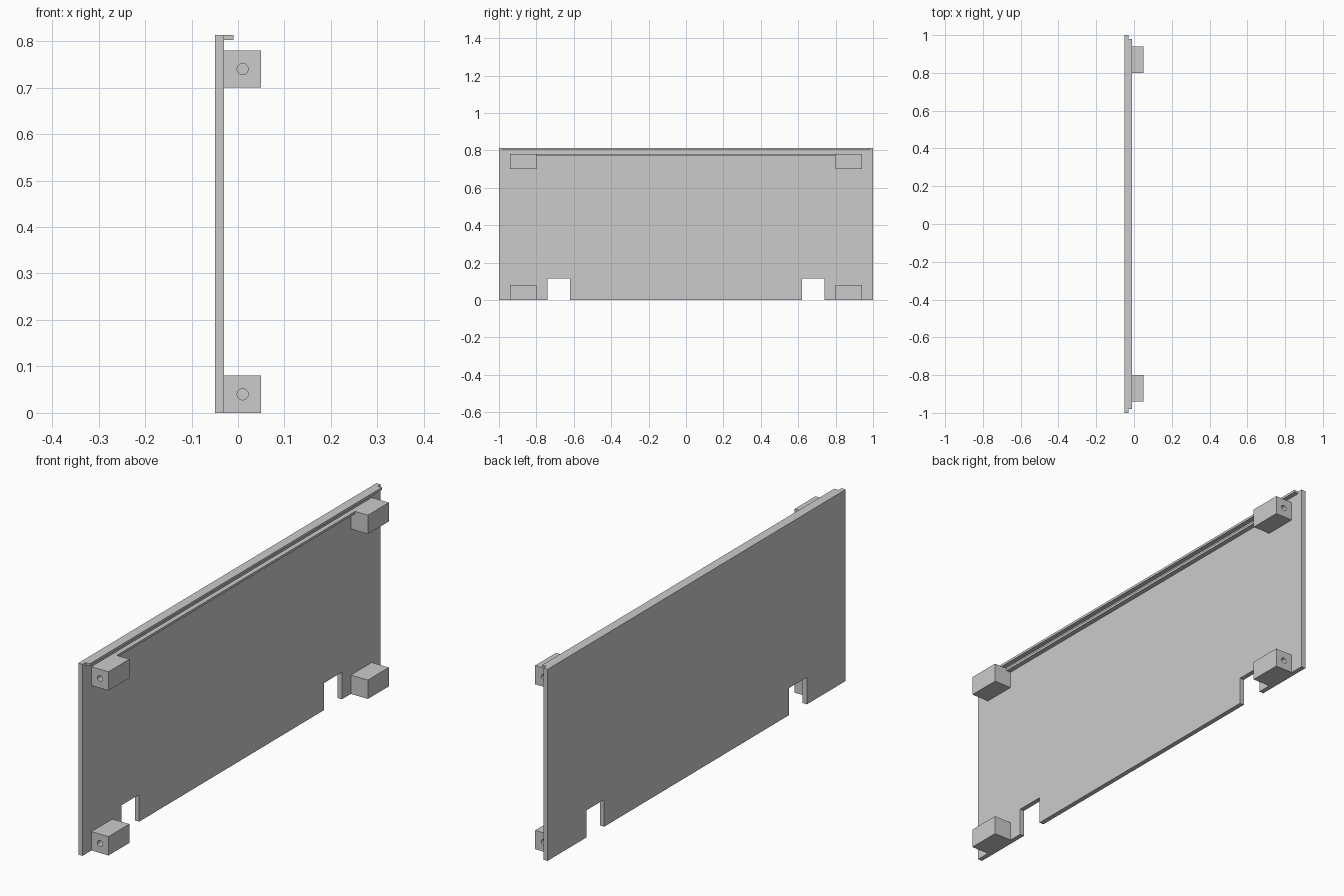
import bpy
import bmesh
from math import pi
from mathutils import Matrix

default = bpy.data.objects.get("Cube")
if default:
    bpy.data.objects.remove(default, do_unlink=True)

grey = bpy.data.materials.new("light_grey")
GREY = (0.6, 0.6, 0.6, 1)
grey.diffuse_color = GREY
grey.use_nodes = True
grey.node_tree.nodes["Principled BSDF"].inputs["Base Color"].default_value = GREY


def add_object(name, bm):
    bmesh.ops.recalc_face_normals(bm, faces=bm.faces)
    mesh = bpy.data.meshes.new(name)
    bm.to_mesh(mesh)
    bm.free()
    mesh.materials.append(grey)
    obj = bpy.data.objects.new(name, mesh)
    bpy.context.collection.objects.link(obj)
    return obj


def box(name, x, y, z):
    """Box from (min, max) ranges."""
    bm = bmesh.new()
    bmesh.ops.create_cube(bm, size=1)
    for v in bm.verts:
        v.co = [r[0] if c < 0 else r[1] for c, r in zip(v.co, (x, y, z))]
    return add_object(name, bm)


BACK, FACE = -0.05, -0.03     # panel thickness range in x
TOP = 0.813
NOTCH_IN, NOTCH_OUT, NOTCH_TOP = 0.62, 0.74, 0.115
BLOCK_IN, BLOCK_OUT, BLOCK_H = 0.8, 0.94, 0.08

# Panel: half outline mirrored, then extruded
half = [(NOTCH_IN, 0), (NOTCH_IN, NOTCH_TOP), (NOTCH_OUT, NOTCH_TOP),
        (NOTCH_OUT, 0), (1, 0), (1, TOP)]
outline = half + [(-y, z) for y, z in reversed(half)]
bm = bmesh.new()
face = bm.faces.new([bm.verts.new((BACK, y, z)) for y, z in outline])
side = bmesh.ops.extrude_face_region(bm, geom=[face])
moved = [g for g in side["geom"] if isinstance(g, bmesh.types.BMVert)]
bmesh.ops.translate(bm, verts=moved, vec=(FACE - BACK, 0, 0))
add_object("panel", bm)

# Ridges along the top edge
box("top_lip", (FACE, -0.01), (-0.98, 0.98), (TOP - 0.01, TOP))
box("lower_ridge", (FACE, -0.01), (-BLOCK_IN, BLOCK_IN), (0.77, 0.78))

# Corner blocks with blind screw holes in their outer ends
for height, z in (("lower", 0), ("upper", 0.7)):
    for end, s in (("front", -1), ("back", 1)):
        block = box(f"{height}_{end}_block", (FACE, 0.05),
                    sorted((s * BLOCK_IN, s * BLOCK_OUT)), (z, z + BLOCK_H))
        bm = bmesh.new()
        bmesh.ops.create_cone(
            bm, cap_ends=True, segments=24, radius1=0.012, radius2=0.012, depth=0.16,
            matrix=Matrix.Translation((0.01, s * BLOCK_OUT, z + BLOCK_H / 2))
            @ Matrix.Rotation(pi / 2, 4, "X"))
        cutter = add_object(f"{height}_{end}_hole_cutter", bm)
        cutter.hide_render = True
        cutter.hide_set(True)
        hole = block.modifiers.new("screw_hole", "BOOLEAN")
        hole.operation = "DIFFERENCE"
        hole.solver = "EXACT"
        hole.object = cutter
